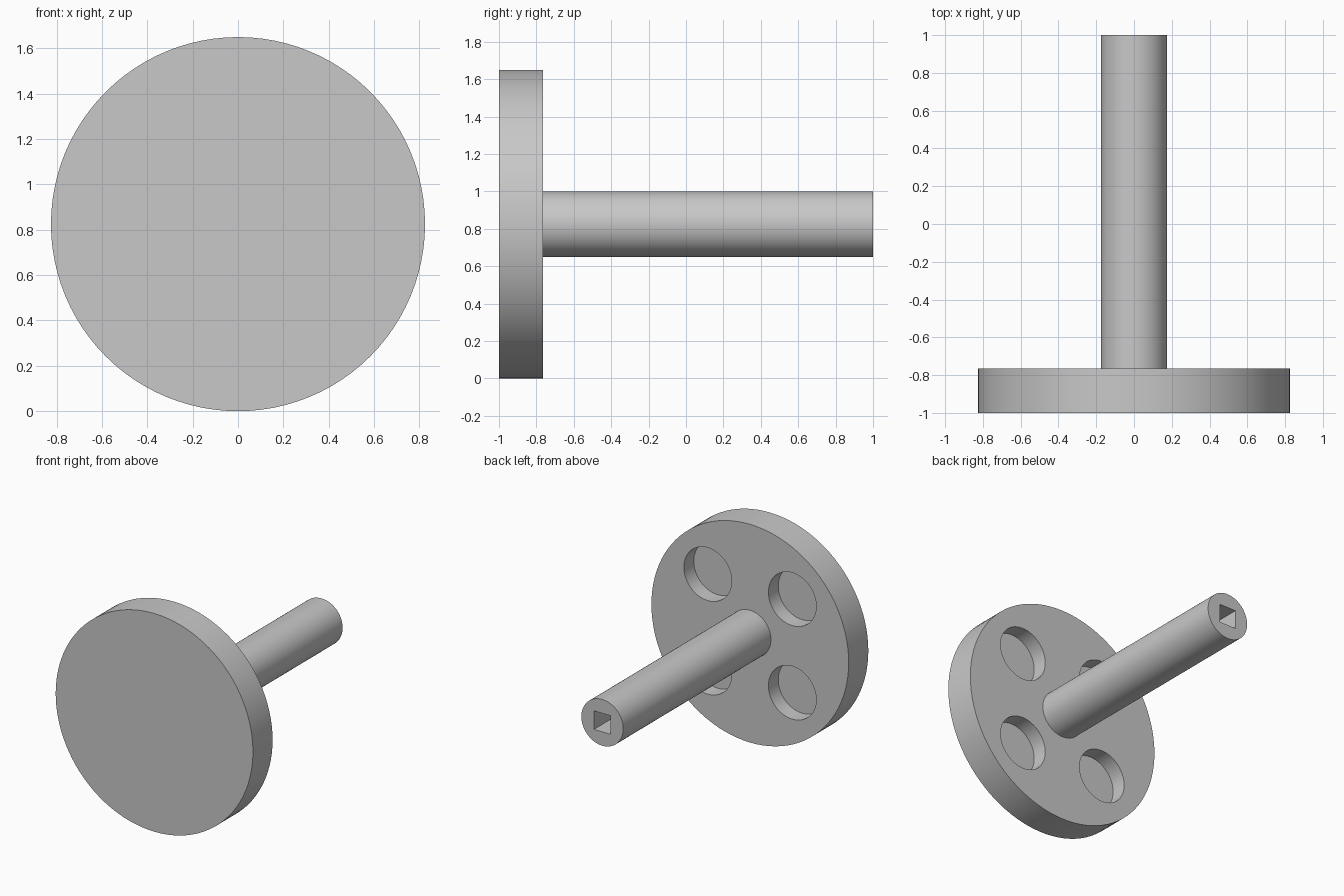
import bpy
import math

cube = bpy.data.objects.get("Cube")
if cube:
    bpy.data.objects.remove(cube, do_unlink=True)

RADIUS = 0.825          # disc radius, also the height of the axis
DISC_BACK = -0.765
ROD_END = 1.0

grey = bpy.data.materials.new("light grey")
grey.use_nodes = True
colour = (0.58, 0.58, 0.58, 1)
grey.diffuse_color = colour
grey.node_tree.nodes["Principled BSDF"].inputs["Base Color"].default_value = colour


def cylinder(name, radius, y0, y1, x=0, z=0, sides=96):
    """Cylinder along y, placed relative to the shared axis."""
    bpy.ops.mesh.primitive_cylinder_add(
        vertices=sides, radius=radius, depth=y1 - y0,
        location=(x, (y0 + y1) / 2, RADIUS + z), rotation=(math.pi / 2, 0, 0))
    obj = bpy.context.object
    obj.name = name
    obj.data.materials.append(grey)
    return obj


def cut(target, cutter):
    """Subtract the cutter from the target, then discard it."""
    cutter.hide_render = True
    mod = target.modifiers.new("cut", "BOOLEAN")
    mod.operation = "DIFFERENCE"
    mod.solver = "EXACT"
    mod.object = cutter
    bpy.ops.object.select_all(action="DESELECT")
    target.select_set(True)
    bpy.context.view_layer.objects.active = target
    bpy.ops.object.modifier_apply(modifier=mod.name)
    bpy.data.objects.remove(cutter, do_unlink=True)


def smooth(obj):
    bpy.ops.object.select_all(action="DESELECT")
    obj.select_set(True)
    bpy.context.view_layer.objects.active = obj
    bpy.ops.object.shade_smooth_by_angle(angle=math.radians(30))


# Disc with four round blind pockets in its back
disc = cylinder("disc", RADIUS, -1, DISC_BACK)
offset = 0.5 / math.sqrt(2)
for sx in (-1, 1):
    for sz in (-1, 1):
        cut(disc, cylinder("pocket_cutter", 0.2, DISC_BACK - 0.118,
                           DISC_BACK + 0.1, sx * offset, sz * offset, 64))
smooth(disc)

# Rod with a square socket in its free end
rod = cylinder("rod", 0.175, DISC_BACK - 0.01, ROD_END, sides=64)
socket_depth, lip = 0.35, 0.1
bpy.ops.mesh.primitive_cube_add(
    size=1, location=(0, ROD_END + (lip - socket_depth) / 2, RADIUS))
socket = bpy.context.object
socket.name = "socket_cutter"
socket.scale = (0.14, socket_depth + lip, 0.14)
socket.data.materials.append(grey)
bpy.context.view_layer.update()
cut(rod, socket)
smooth(rod)
